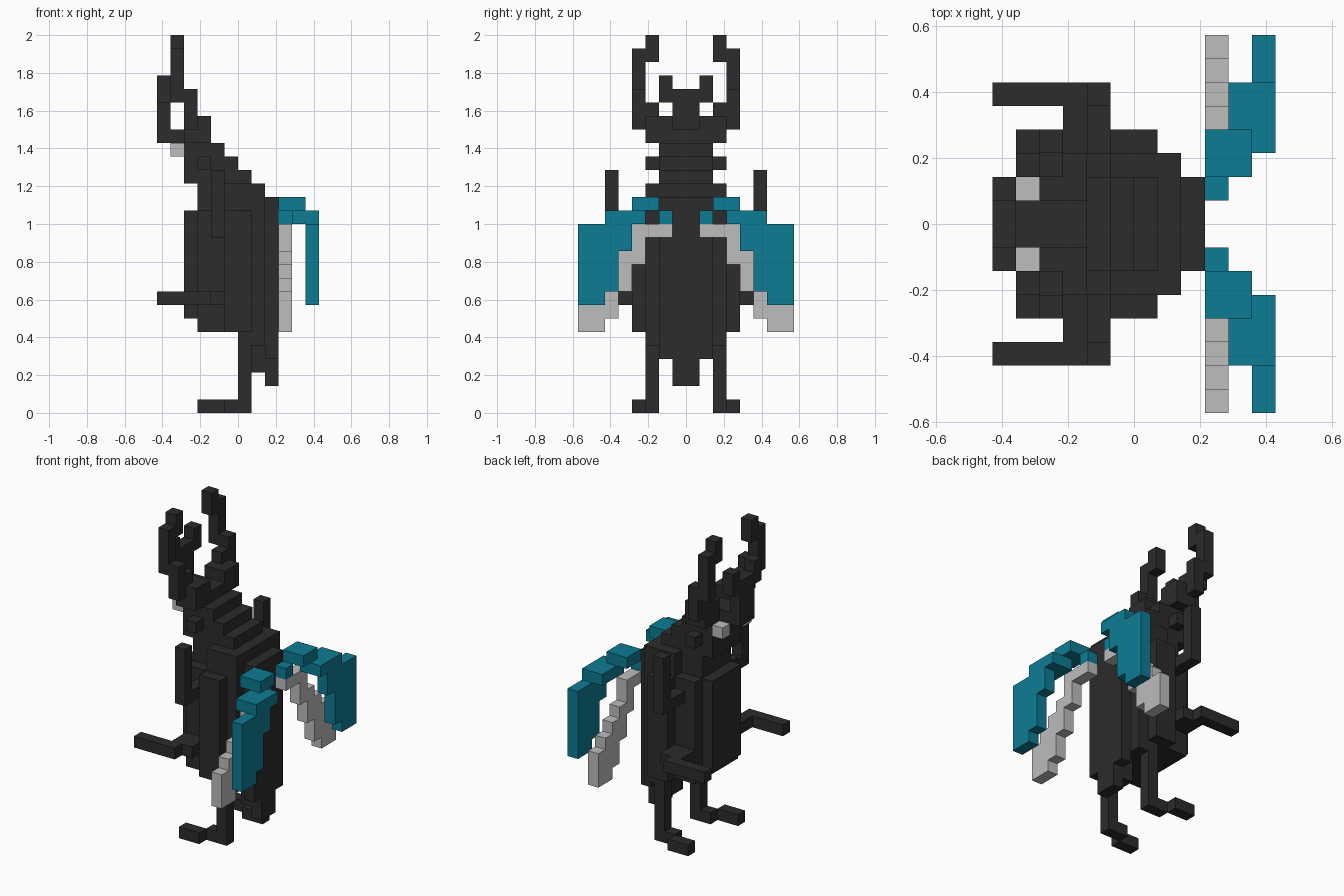
import bpy, bmesh

cube = bpy.data.objects.get("Cube")
if cube:
    bpy.data.objects.remove(cube, do_unlink=True)

UNIT = 1 / 14  # edge of one block


def make_material(name, rgb):
    m = bpy.data.materials.new(name)
    m.use_nodes = True
    m.diffuse_color = (*rgb, 1)
    bsdf = m.node_tree.nodes["Principled BSDF"]
    bsdf.inputs["Base Color"].default_value = (*rgb, 1)
    bsdf.inputs["Roughness"].default_value = 0.8
    return m


SHELL = make_material("dark shell", (0.025, 0.025, 0.025))
TEAL = make_material("teal wing case", (0.004, 0.202, 0.296))
GREY = make_material("pale grey", (0.51, 0.51, 0.51))

# The six block sides: direction and corner offsets, wound outwards
SIDES = [
    ((1, 0, 0), [(1, 0, 0), (1, 1, 0), (1, 1, 1), (1, 0, 1)]),
    ((-1, 0, 0), [(0, 0, 0), (0, 0, 1), (0, 1, 1), (0, 1, 0)]),
    ((0, 1, 0), [(0, 1, 0), (0, 1, 1), (1, 1, 1), (1, 1, 0)]),
    ((0, -1, 0), [(0, 0, 0), (1, 0, 0), (1, 0, 1), (0, 0, 1)]),
    ((0, 0, 1), [(0, 0, 1), (1, 0, 1), (1, 1, 1), (0, 1, 1)]),
    ((0, 0, -1), [(0, 0, 0), (0, 1, 0), (1, 1, 0), (1, 0, 0)]),
]


def build(name, boxes, mat):
    """Union of boxes (x0, x1, y0, y1, z0, z1) in blocks, outer skin only."""
    cells = {(x, y, z)
             for x0, x1, y0, y1, z0, z1 in boxes
             for x in range(x0, x1) for y in range(y0, y1) for z in range(z0, z1)}
    bm = bmesh.new()
    for c in sorted(cells):
        for d, corners in SIDES:
            if tuple(a + b for a, b in zip(c, d)) not in cells:
                bm.faces.new([bm.verts.new([(a + b) * UNIT for a, b in zip(c, k)])
                              for k in corners])
    bmesh.ops.remove_doubles(bm, verts=bm.verts, dist=1e-4)
    bmesh.ops.dissolve_limit(bm, angle_limit=0.01, verts=bm.verts, edges=bm.edges)
    mesh = bpy.data.meshes.new(name)
    bm.to_mesh(mesh)
    bm.free()
    mesh.materials.append(mat)
    obj = bpy.data.objects.new(name, mesh)
    bpy.context.collection.objects.link(obj)
    return obj


def pair(name, boxes, mat):
    """Build a part on the +y side and its mirror on the -y side."""
    build(name + "_a", boxes, mat)
    build(name + "_b", [(x0, x1, -y1, -y0, z0, z1)
                        for x0, x1, y0, y1, z0, z1 in boxes], mat)


# Abdomen, widest in the middle and tapering front, back and below
build("abdomen", [
    (-4, -3, -2, 2, 7, 15),
    (-3, -1, -3, 3, 6, 15),
    (-1, 1, -4, 4, 6, 15),
    (-1, 2, -3, 3, 5, 17),
    (1, 2, -2, 2, 3, 17),
    (2, 3, -2, 2, 4, 16),
    (2, 3, -1, 1, 2, 16),
][:3] + [
    (-1, 1, -3, 3, 6, 17),
    (1, 2, -3, 3, 5, 17),
    (1, 2, -1, 1, 3, 5),
    (2, 3, -2, 2, 4, 16),
    (2, 3, -1, 1, 2, 4),
], SHELL)

# Neck climbing forward in steps
build("stepped_neck", [
    (-4, -3, -2, 2, 17, 20),
    (-3, -1, -2, 2, 15, 20),
    (-1, 0, -2, 2, 15, 19),
    (0, 1, -2, 2, 15, 18),
], SHELL)
pair("cheek", [(-3, -2, 2, 3, 18, 19)], SHELL)

# Head with brow blocks and a forked middle horn
build("head", [(-5, -2, -1, 1, 20, 21)], SHELL)
pair("brow", [(-4, -2, 1, 3, 20, 22)], SHELL)
build("middle_horn", [
    (-6, -5, -1, 1, 20, 24),
    (-6, -5, -2, 2, 23, 24),
    (-6, -5, -2, -1, 24, 25),
    (-6, -5, 1, 2, 24, 25),
], SHELL)
pair("eye", [(-5, -4, 1, 2, 19, 20)], GREY)

# Long hooked outer horns
pair("outer_horn", [
    (-4, -3, 2, 3, 22, 23),
    (-4, -3, 3, 4, 21, 24),
    (-5, -4, 3, 4, 23, 27),
    (-5, -4, 2, 3, 26, 28),
], SHELL)

# Raised upper arms, forward middle arms and standing legs
pair("upper_arm", [(-2, -1, 3, 5, 13, 14), (-2, -1, 5, 6, 13, 18)], SHELL)
pair("middle_arm", [(-3, -1, 3, 5, 8, 9), (-6, -2, 5, 6, 8, 9)], SHELL)
pair("leg", [
    (0, 1, 2, 3, 0, 6),
    (-1, 0, 2, 3, 0, 1),
    (-3, -1, 3, 4, 0, 1),
], SHELL)

# Open wing cases
pair("wing_case", [
    (3, 4, 1, 2, 14, 15),
    (3, 5, 2, 4, 15, 16),
    (4, 6, 3, 6, 14, 15),
    (5, 6, 4, 5, 12, 14),
    (5, 6, 5, 6, 9, 14),
    (5, 6, 6, 8, 8, 14),
], TEAL)

# Pale inner wings stepping outwards and down
pair("inner_wing", [
    (3, 4, 1, 4, 13, 14),
    (3, 4, 3, 4, 11, 14),
    (3, 4, 4, 5, 9, 12),
    (3, 4, 5, 6, 7, 11),
    (3, 4, 6, 7, 6, 10),
    (3, 4, 7, 8, 6, 9),
], GREY)
